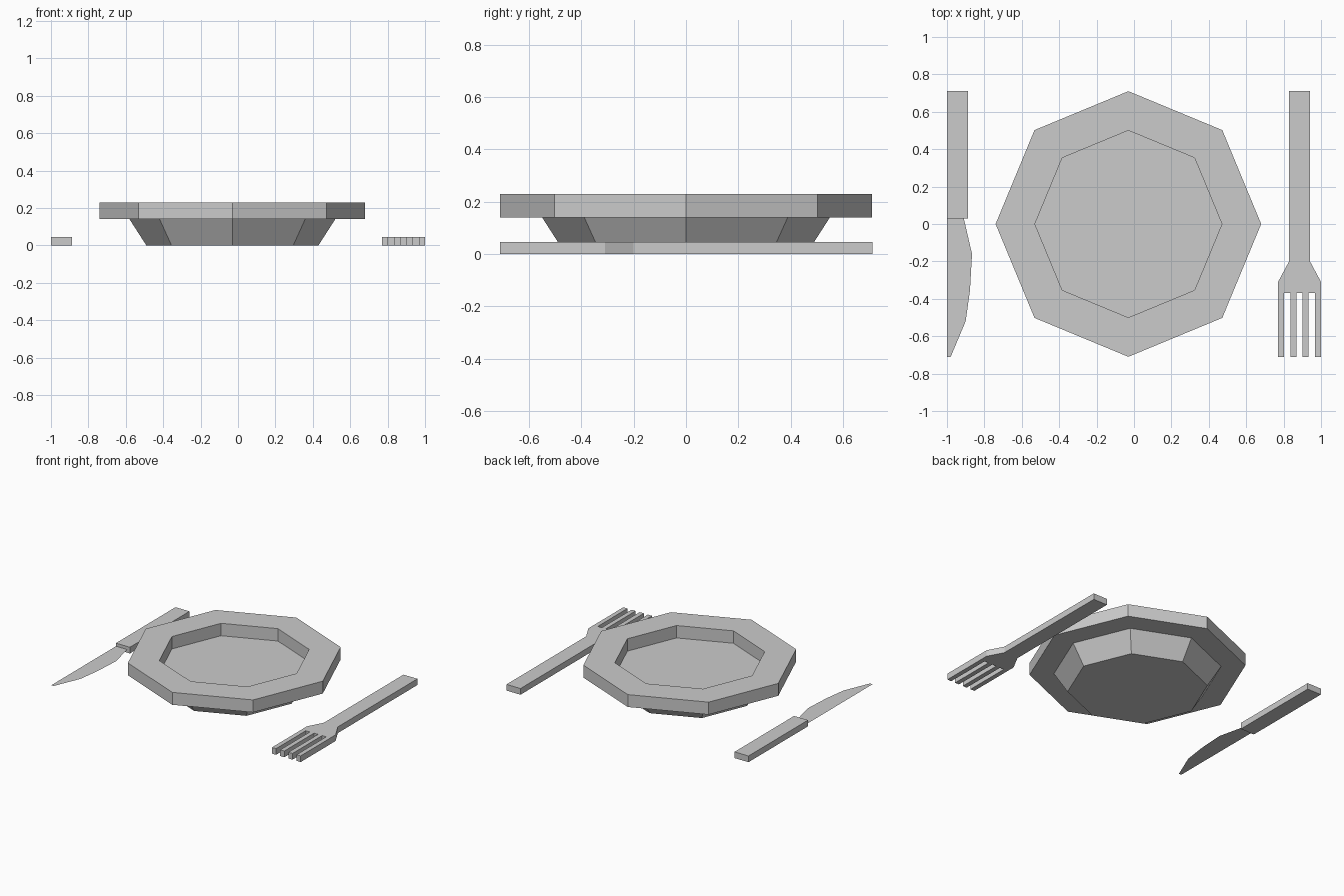
import bpy, bmesh, math

if "Cube" in bpy.data.objects:
    bpy.data.objects.remove(bpy.data.objects["Cube"])

THICK = 0.045  # cutlery thickness


def finish(bm, name):
    mesh = bpy.data.meshes.new(name)
    bm.to_mesh(mesh)
    bm.free()
    obj = bpy.data.objects.new(name, mesh)
    bpy.context.collection.objects.link(obj)
    return obj


def lathe(name, profile, sides, cx):
    """Closed low-poly turning from (radius, z) pairs, capped at both ends."""
    bm = bmesh.new()
    rings = []
    for r, z in profile:
        angles = [2 * math.pi * i / sides for i in range(sides)]
        rings.append([bm.verts.new((cx + r * math.cos(a), r * math.sin(a), z)) for a in angles])
    for low, high in zip(rings, rings[1:]):
        for i in range(sides):
            j = (i + 1) % sides
            bm.faces.new((low[i], low[j], high[j], high[i]))
    bm.faces.new(rings[0][::-1])
    bm.faces.new(rings[-1])
    return finish(bm, name)


def flat_shape(name, outline, z, height=0.0):
    """Outline in plan, optionally extruded upwards."""
    bm = bmesh.new()
    face = bm.faces.new([bm.verts.new((x, y, z)) for x, y in outline])
    if height:
        top = bmesh.ops.extrude_face_region(bm, geom=[face], use_keep_orig=True)
        moved = [g for g in top["geom"] if isinstance(g, bmesh.types.BMVert)]
        bmesh.ops.translate(bm, verts=moved, vec=(0, 0, height))
    bmesh.ops.recalc_face_normals(bm, faces=bm.faces)
    if not height and face.normal.z < 0:
        face.normal_flip()
    return finish(bm, name)


# Plate: tapered foot, overhanging rim, sunken floor
lathe("plate", [(0.46, 0), (0.55, 0.14), (0.71, 0.14), (0.71, 0.23), (0.50, 0.23), (0.50, 0.14)],
      8, -0.03)

# Knife handle
flat_shape("knife_handle", [(-1, 0.03), (-0.888, 0.03), (-0.888, 0.712), (-1, 0.712)], 0, THICK)

# Knife blade: paper-thin sheet at mid height of the handle
flat_shape("knife_blade", [(-1, 0.03), (-1, -0.71), (-0.98, -0.71), (-0.90, -0.52),
                           (-0.877, -0.355), (-0.866, -0.16), (-0.91, 0.03)], THICK / 2)

# Fork: half outline from the tines' centre gap to the handle end, mirrored
TIP, ROOT, CX = -0.71, -0.37, 0.885
w = 0.23 / 7  # tine and gap width
half = [(w * 0.5, ROOT), (w * 0.5, TIP), (w * 1.5, TIP), (w * 1.5, ROOT),
        (w * 2.5, ROOT), (w * 2.5, TIP), (w * 3.5, TIP),
        (w * 3.5, -0.31), (0.056, -0.20), (0.056, 0.712)]
outline = [(CX + x, y) for x, y in half] + [(CX - x, y) for x, y in reversed(half)]
flat_shape("fork", outline, 0, THICK)
